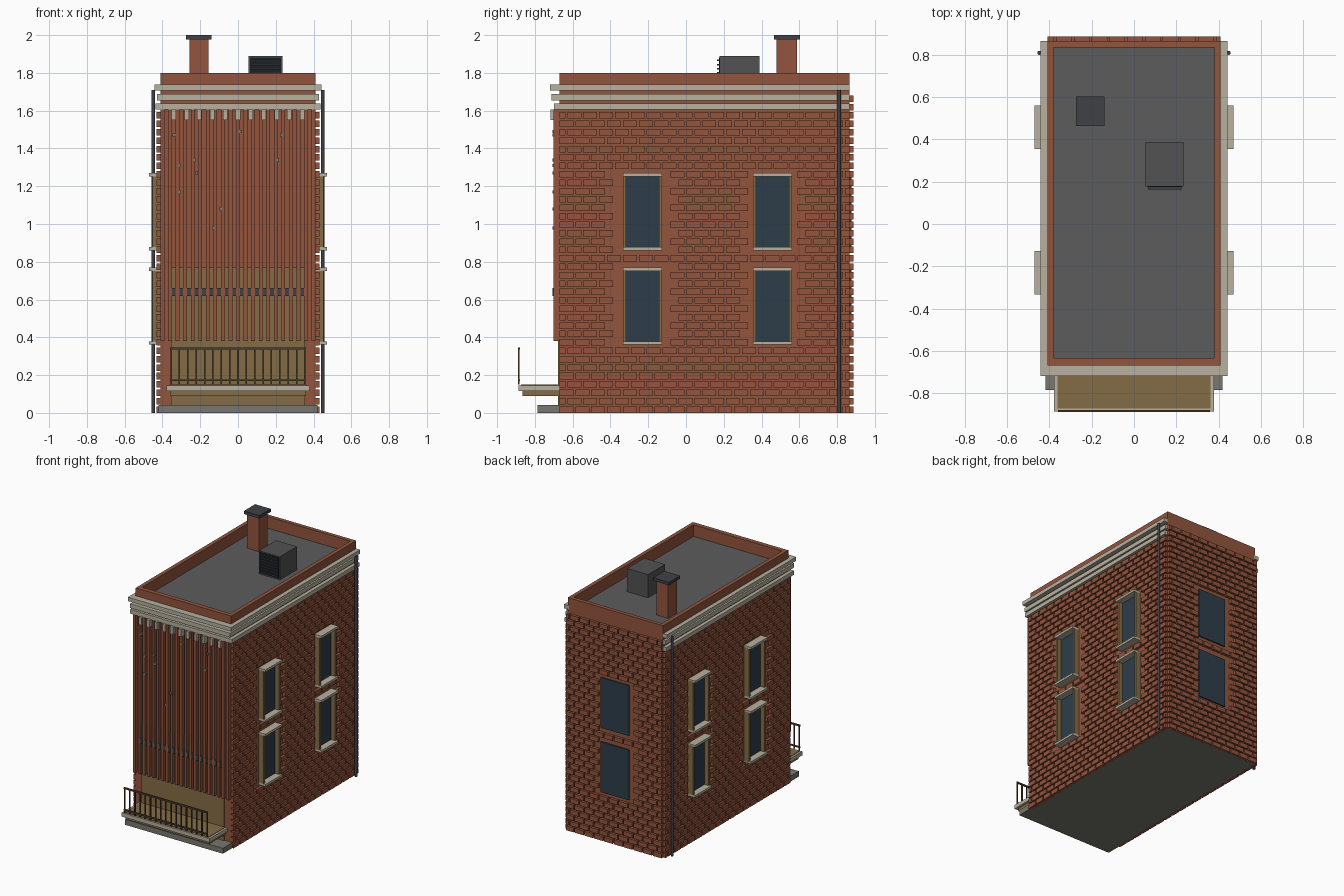
import bpy, bmesh
from mathutils import Matrix, Vector

cube = bpy.data.objects.get("Cube")
if cube:
    bpy.data.objects.remove(cube, do_unlink=True)


def material(name, r, g, b):
    m = bpy.data.materials.new(name)
    m.use_nodes = True
    m.diffuse_color = (r, g, b, 1)
    m.node_tree.nodes["Principled BSDF"].inputs["Base Color"].default_value = (r, g, b, 1)
    return m


BRICK = material("brick red", 0.29, 0.09, 0.047)
STONE = material("pale stone", 0.48, 0.44, 0.35)
WOOD = material("golden wood", 0.23, 0.15, 0.06)
GLASS = material("blue glass", 0.027, 0.047, 0.068)
ROOF = material("roof grey", 0.107, 0.107, 0.107)
METAL = material("dark metal", 0.05, 0.053, 0.06)
CONCRETE = material("concrete", 0.19, 0.185, 0.16)
UNIT = material("unit grey", 0.085, 0.085, 0.085)
BLACK = material("vent black", 0.012, 0.015, 0.02)
RAIL = material("rail brown", 0.08, 0.05, 0.03)


def boxes(name, mat, *ranges):
    """One object made of boxes, each given as (x0, x1, y0, y1, z0, z1)."""
    bm = bmesh.new()
    for x0, x1, y0, y1, z0, z1 in ranges:
        size = Matrix.Diagonal((x1 - x0, y1 - y0, z1 - z0, 1))
        mid = Matrix.Translation(((x0 + x1) / 2, (y0 + y1) / 2, (z0 + z1) / 2))
        bmesh.ops.create_cube(bm, size=1, matrix=mid @ size)
    mesh = bpy.data.meshes.new(name)
    bm.to_mesh(mesh)
    bm.free()
    mesh.materials.append(mat)
    obj = bpy.data.objects.new(name, mesh)
    bpy.context.collection.objects.link(obj)
    return obj


def mirrored(obj):
    obj.modifiers.new("mirror", "MIRROR")
    return obj


# Main dimensions
HALF, FRONT, BACK = 0.41, -0.67, 0.866
ROOF_Z, TOP = 1.71, 1.8
PROUD = 0.021
FLOORS = [(0.37, 0.76), (0.87, 1.26)]
BAYS = [-0.23, 0.457]

# Walls, underside, roof and parapet
boxes("walls", BRICK, (-HALF, HALF, FRONT, BACK, 0.004, ROOF_Z - 0.01))
boxes("underside", CONCRETE, (-HALF, HALF, FRONT, BACK, 0, 0.004))
boxes("roof_deck", ROOF, (-0.39, 0.39, FRONT + 0.02, BACK - 0.02, ROOF_Z - 0.01, ROOF_Z))
boxes("parapet", BRICK,
      (-HALF, HALF, FRONT, FRONT + 0.035, ROOF_Z - 0.01, TOP),
      (-HALF, HALF, BACK - 0.03, BACK, ROOF_Z - 0.01, TOP),
      (-HALF, -0.38, FRONT + 0.035, BACK - 0.03, ROOF_Z - 0.01, TOP),
      (0.38, HALF, FRONT + 0.035, BACK - 0.03, ROOF_Z - 0.01, TOP))


# Projecting bricks, left out around the windows
def brick_rows(start, end, height, bays, half_width):
    pitch, course, gap = 0.084, 0.0445, 0.01
    for row in range(int(height / course)):
        z0 = row * course
        z1 = z0 + course - gap
        a = start - (row % 2) * pitch / 2
        while a < end - gap:
            lo, hi = max(a, start), min(a + pitch - gap, end)
            a += pitch
            blocked = any(hi > b - half_width and lo < b + half_width
                          and z1 > f0 - 0.01 and z0 < f1 + 0.01
                          for b in bays for f0, f1 in FLOORS)
            if hi - lo > gap and not blocked:
                yield lo, hi, z0, z1


mirrored(boxes("side_bricks", BRICK, *[
    (HALF - 0.005, HALF + PROUD, lo, hi, z0, z1)
    for lo, hi, z0, z1 in brick_rows(FRONT, BACK, 1.61, BAYS, 0.12)]))
boxes("back_bricks", BRICK, *[
    (lo, hi, BACK - 0.005, BACK + PROUD, z0, z1)
    for lo, hi, z0, z1 in brick_rows(-HALF, HALF, 1.7, [0], 0.135)])

# Side windows: glass, jambs, sills and lintels
glass, jambs, sills = [], [], []
for y in BAYS:
    for z0, z1 in FLOORS:
        glass.append((HALF - 0.01, HALF + 0.008, y - 0.09, y + 0.09, z0, z1))
        for s in (-1, 1):
            e = y + s * 0.095
            jambs.append((HALF - 0.005, 0.453, e - 0.008, e + 0.008, z0, z1))
        for z in (z0, z1):
            sills.append((HALF - 0.005, 0.47, y - 0.103, y + 0.103, z - 0.009, z + 0.009))
mirrored(boxes("side_window_glass", GLASS, *glass))
mirrored(boxes("side_window_jambs", WOOD, *jambs))
mirrored(boxes("side_window_sills", STONE, *sills))

# Back windows
boxes("back_window_glass", GLASS, *[
    (-0.122, 0.122, BACK - 0.005, BACK + 0.01, z0, z1) for z0, z1 in FLOORS])

# Cornice bands around the front and sides, with dentils below
for i, (x, y, z0, z1) in enumerate([(0.437, -0.70, 1.605, 1.637),
                                    (0.43, -0.712, 1.655, 1.688),
                                    (0.443, -0.72, 1.708, 1.738)]):
    boxes(f"cornice_band_{i + 1}", STONE,
          (-x, x, y, FRONT + 0.01, z0, z1),
          (-x, -HALF + 0.01, FRONT + 0.01, BACK, z0, z1),
          (HALF - 0.01, x, FRONT + 0.01, BACK, z0, z1))
boxes("dentils", STONE, *[
    (k * 0.068 - 0.012, k * 0.068 + 0.012, -0.718, FRONT, 1.55, 1.606)
    for k in range(-5, 6)])

# Front: wooden panel, vertical slats and a dark tie bar
boxes("front_panel", WOOD, (-0.355, 0.355, FRONT - 0.008, FRONT, 0.04, 0.77))
boxes("front_slats", BRICK, *[
    (k * 0.04 - 0.01, k * 0.04 + 0.01, -0.702, FRONT, 0.38, 1.605)
    for k in range(-10, 11)])
boxes("tie_bar", METAL, (-0.35, 0.35, -0.7, FRONT, 0.625, 0.655))
boxes("tie_bar_studs", METAL, *[
    (k * 0.04 + 0.011, k * 0.04 + 0.029, -0.706, FRONT, 0.62, 0.66)
    for k in range(-9, 9)])
chips = [(-0.34, 1.47), (-0.23, 1.34), (-0.31, 1.31), (-0.22, 1.27), (-0.31, 1.17),
         (-0.09, 1.08), (-0.13, 0.98), (0.01, 1.49), (0.23, 1.47), (0.21, 1.34)]
boxes("front_chips", CONCRETE, *[
    (x - 0.008, x + 0.008, -0.706, FRONT, z - 0.008, z + 0.008) for x, z in chips])

# Entrance step, balcony slab with deck, and railing
boxes("entrance_step", CONCRETE, (-0.42, 0.42, -0.785, FRONT, 0, 0.042))
boxes("balcony_support", WOOD, (-0.36, 0.36, -0.865, FRONT, 0.09, 0.116))
boxes("balcony_slab", STONE, (-0.378, 0.378, -0.888, FRONT, 0.115, 0.145))
boxes("balcony_deck", WOOD, (-0.362, 0.362, -0.874, FRONT, 0.14, 0.149))
boxes("railing", RAIL,
      (-0.36, 0.36, -0.89, -0.88, 0.335, 0.347),
      (-0.36, 0.36, -0.89, -0.88, 0.168, 0.178),
      *[(k * 0.0443 - 0.004, k * 0.0443 + 0.004, -0.889, -0.881, 0.149, 0.34)
        for k in range(-8, 9)])

# Chimney
boxes("chimney", BRICK, (-0.258, -0.157, 0.48, 0.588, ROOF_Z, 1.98))
boxes("chimney_cap", METAL, (-0.275, -0.14, 0.465, 0.603, 1.977, 2.0))

# Rooftop air unit with louvres
boxes("air_unit", UNIT, (0.055, 0.235, 0.178, 0.388, ROOF_Z, 1.89))
boxes("air_unit_vent", BLACK, (0.063, 0.227, 0.174, 0.18, 1.72, 1.882))
boxes("air_unit_louvres", METAL, *[
    (0.066, 0.224, 0.163, 0.176, 1.73 + k * 0.022, 1.738 + k * 0.022) for k in range(7)])

# Drainpipes at the back corners
bm = bmesh.new()
bmesh.ops.create_cone(bm, cap_ends=True, segments=10, radius1=0.01, radius2=0.01,
                      depth=1.71, matrix=Matrix.Translation(Vector((0.448, 0.81, 0.855))))
mesh = bpy.data.meshes.new("drainpipes")
bm.to_mesh(mesh)
bm.free()
mesh.materials.append(METAL)
for face in mesh.polygons:
    face.use_smooth = len(face.vertices) == 4
pipe = bpy.data.objects.new("drainpipes", mesh)
bpy.context.collection.objects.link(pipe)
mirrored(pipe)
